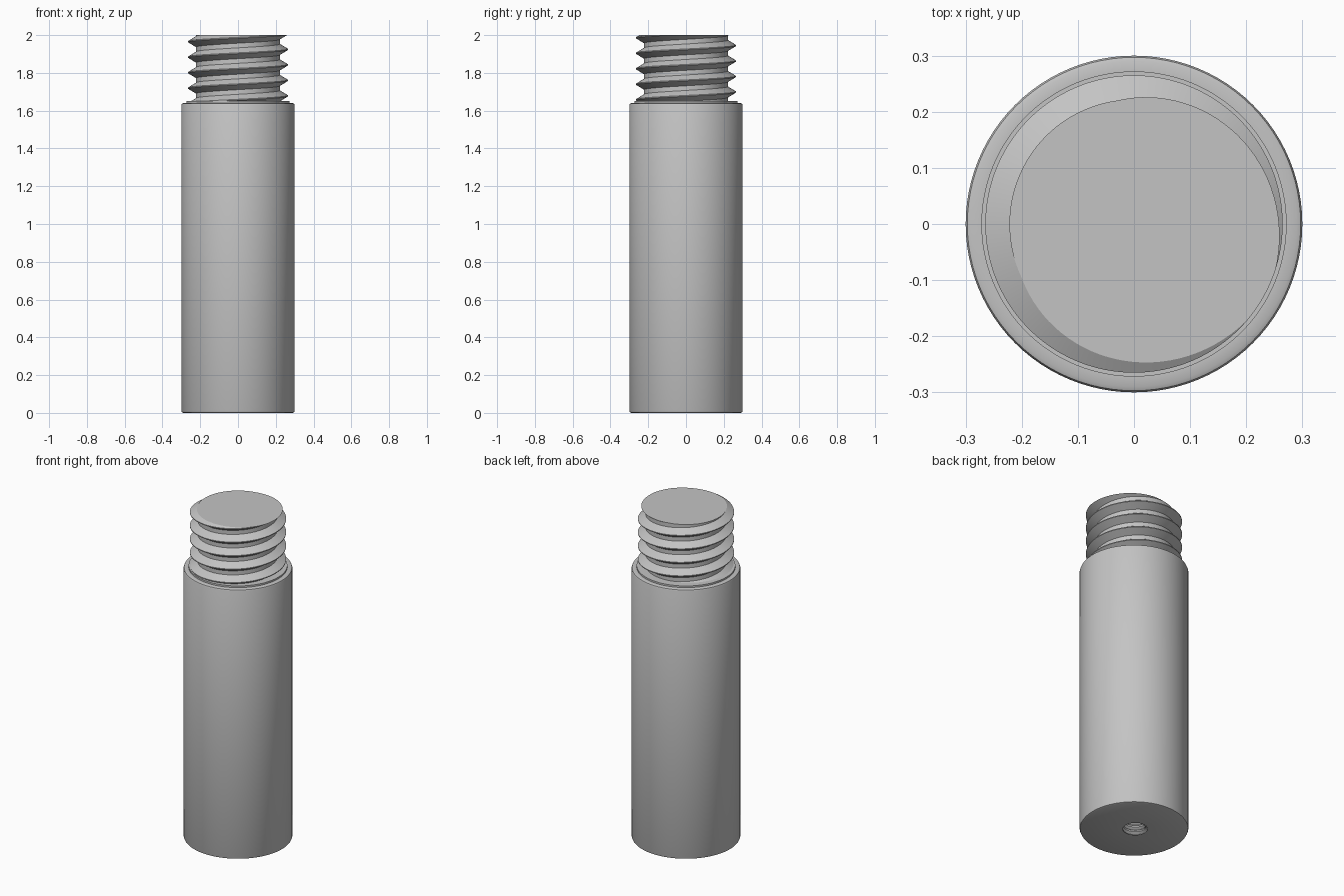
import bpy, bmesh, math
from mathutils import Vector

cube = bpy.data.objects.get("Cube")
if cube:
    bpy.data.objects.remove(cube, do_unlink=True)

SEGMENTS = 96

grey = bpy.data.materials.new("plain_grey")
grey.use_nodes = True
grey.diffuse_color = (0.55, 0.55, 0.55, 1)
grey.node_tree.nodes["Principled BSDF"].inputs["Base Color"].default_value = grey.diffuse_color


def finish(bm, name):
    """Turn a bmesh into a named grey object."""
    bmesh.ops.recalc_face_normals(bm, faces=bm.faces)
    mesh = bpy.data.meshes.new(name)
    bm.to_mesh(mesh)
    bm.free()
    mesh.materials.append(grey)
    obj = bpy.data.objects.new(name, mesh)
    bpy.context.collection.objects.link(obj)
    return obj


def lathe(name, profile):
    """Spin an (r, z) profile around the z axis."""
    bm = bmesh.new()
    verts = [bm.verts.new((r, 0, z)) for r, z in profile]
    edges = [bm.edges.new(pair) for pair in zip(verts, verts[1:])]
    bmesh.ops.spin(bm, geom=verts + edges, cent=(0, 0, 0), axis=(0, 0, 1),
                   angle=math.tau, steps=SEGMENTS, use_merge=False)
    bmesh.ops.remove_doubles(bm, verts=bm.verts, dist=1e-5)
    return finish(bm, name)


def thread(name, root, crest, pitch, bottom, top, start):
    """Closed right-handed screw, cut flat at both ends; crest meets the top at angle start."""
    bm = bmesh.new()
    turns = math.ceil((top - bottom) / pitch) + 3
    tooth = [(root, -0.35), (crest, -0.03), (crest, 0.03), (root, 0.35)]
    columns = []
    for i in range(SEGMENTS + 1):
        a = math.tau * i / SEGMENTS
        column = []
        for k in range(-turns, 3):
            for r, dz in tooth:
                z = top + pitch * (k + dz + (a - start) / math.tau)
                column.append(bm.verts.new((r * math.cos(a), r * math.sin(a), z)))
        columns.append(column)
    for left, right in zip(columns, columns[1:]):
        for j in range(len(left) - 1):
            bm.faces.new((left[j], right[j], right[j + 1], left[j + 1]))
    bmesh.ops.remove_doubles(bm, verts=bm.verts, dist=1e-5)
    for z, normal in ((bottom, -1), (top, 1)):
        bmesh.ops.bisect_plane(bm, geom=bm.verts[:] + bm.edges[:] + bm.faces[:],
                               plane_co=Vector((0, 0, z)), plane_no=Vector((0, 0, normal)),
                               clear_outer=True)
    bmesh.ops.holes_fill(bm, edges=bm.edges[:], sides=0)
    return finish(bm, name)


# Cylinder body with rounded rims and a low collar
body = lathe("body", [(0, 0), (0.29, 0), (0.297, 0.003), (0.3, 0.01),
                      (0.3, 1.63), (0.297, 1.637), (0.29, 1.64),
                      (0.272, 1.64), (0.272, 1.65), (0, 1.65)])

# Threaded socket in the underside
cutter = thread("socket_cutter", 0.062, 0.077, 0.03, -0.05, 0.35, 0)
cutter.hide_render = True
socket = body.modifiers.new("socket", "BOOLEAN")
socket.operation = "DIFFERENCE"
socket.solver = "EXACT"
socket.object = cutter
bpy.context.view_layer.objects.active = body
bpy.ops.object.modifier_apply(modifier=socket.name)
bpy.data.objects.remove(cutter, do_unlink=True)

# Large screw on top
screw = thread("top_screw", 0.222, 0.265, 0.082, 1.64, 2.0, math.radians(-28))

# Smooth round surfaces, sharp edges
bpy.ops.object.select_all(action="DESELECT")
for obj in (body, screw):
    obj.select_set(True)
bpy.context.view_layer.objects.active = body
bpy.ops.object.shade_smooth_by_angle(angle=math.radians(30))
